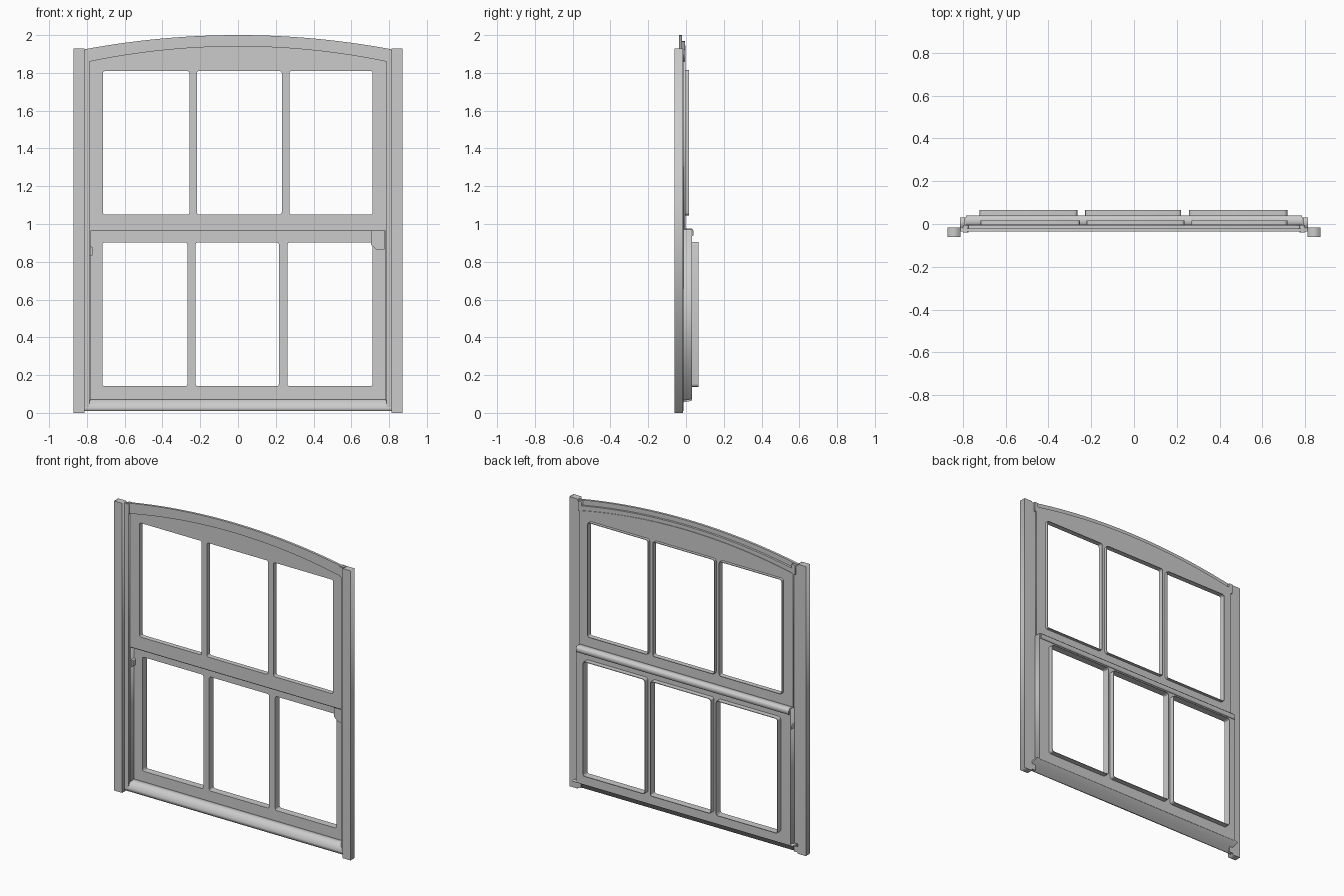
import bpy
import math

if "Cube" in bpy.data.objects:
    bpy.data.objects.remove(bpy.data.objects["Cube"])

R90 = math.pi / 2


def slab(name, loops, a, b, axis='Y', smooth=False):
    """Filled outline (later loops are holes) extruded from a to b.
    axis Y: points are (x, z); axis X: points are (y, z)."""
    cu = bpy.data.curves.new(name, 'CURVE')
    cu.dimensions = '2D'
    cu.fill_mode = 'BOTH'
    cu.extrude = (b - a) / 2
    for pts in loops:
        sp = cu.splines.new('POLY')
        sp.points.add(len(pts) - 1)
        for p, (u, v) in zip(sp.points, pts):
            p.co = (u, v, 0, 1)
        sp.use_cyclic_u = True
    ob = bpy.data.objects.new(name, cu)
    bpy.context.collection.objects.link(ob)
    mid = (a + b) / 2
    if axis == 'Y':
        ob.location, ob.rotation_euler = (0, mid, 0), (R90, 0, 0)
    else:
        ob.location, ob.rotation_euler = (mid, 0, 0), (R90, 0, R90)
    bpy.ops.object.select_all(action='DESELECT')
    ob.select_set(True)
    bpy.context.view_layer.objects.active = ob
    bpy.ops.object.convert(target='MESH')
    ob = bpy.context.view_layer.objects.active
    ob.name = name
    bpy.ops.object.transform_apply(location=True, rotation=True, scale=False)
    if smooth:
        bpy.ops.object.shade_smooth_by_angle(angle=math.radians(30))
    return ob


def rect(x0, x1, z0, z1):
    return [(x0, z0), (x1, z0), (x1, z1), (x0, z1)]


def rounded(x0, x1, z0, z1, r=0.012, n=3):
    pts = []
    for cx, cz, s in ((x1 - r, z1 - r, 0), (x0 + r, z1 - r, 1),
                      (x0 + r, z0 + r, 2), (x1 - r, z0 + r, 3)):
        for i in range(n + 1):
            t = R90 * (s + i / n)
            pts.append((cx + r * math.cos(t), cz + r * math.sin(t)))
    return pts


def arc(half, z_end, z_mid, n=32):
    """Circular arc from left to right through the crown."""
    h = z_mid - z_end
    rad = (half * half + h * h) / (2 * h)
    xs = [-half + 2 * half * i / n for i in range(n + 1)]
    return [(x, z_mid - rad + math.sqrt(rad * rad - x * x)) for x in xs]


# side posts, jamb linings and corner blocks
for side, s in (('left', -1), ('right', 1)):
    def mrect(x0, x1, z0, z1):
        return rect(min(s * x0, s * x1), max(s * x0, s * x1), z0, z1)
    slab(side + '_post', [mrect(0.812, 0.872, 0, 1.93)], -0.06, -0.016)
    slab(side + '_jamb_front', [mrect(0.785, 0.815, 0.01, 1.92)], -0.034, -0.014)
    slab(side + '_jamb_lower', [mrect(0.78, 0.792, 0.065, 0.97)], -0.018, 0.03)
    slab(side + '_corner_block', [mrect(0.775, 0.80, 1.86, 1.925)], -0.04, -0.004)

# arched head: front band plus a recessed moulding step
slab('arched_head', [arc(0.812, 1.925, 2.0) + arc(0.785, 1.86, 1.94)[::-1]],
     -0.036, -0.02, smooth=True)
slab('head_moulding', [arc(0.79, 1.895, 1.97) + arc(0.785, 1.862, 1.942)[::-1]],
     -0.022, -0.006, smooth=True)

# sashes with three openings each and a thin glazing lip behind each opening
upper = [(-0.715, -0.257), (-0.218, 0.232), (0.272, 0.713)]
lower = [(-0.718, -0.268), (-0.225, 0.217), (0.262, 0.713)]


def sash(name, outline, spans, z0, z1, y0, y1, lip_y):
    holes = [rounded(a, b, z0, z1) for a, b in spans]
    slab(name, [outline] + holes, y0, y1)
    for i, (a, b) in enumerate(spans):
        e = 0.004
        slab(f'{name}_glazing_lip_{i + 1}',
             [rounded(a - e, b + e, z0 - e, z1 + e, 0.016), rounded(a, b, z0, z1)],
             y1, lip_y, smooth=True)


top = arc(0.788, 1.865, 1.945)
sash('upper_sash', [(0.788, 0.965), (-0.788, 0.965)] + top, upper,
     1.05, 1.81, -0.016, -0.002, 0.017)
sash('lower_sash', rect(-0.788, 0.788, 0.07, 0.97), lower,
     0.142, 0.902, 0.018, 0.032, 0.065)

# meeting rail ledge joining the two sashes
slab('meeting_rail', [[(-0.016, 0.962), (-0.016, 0.976), (0.03, 0.976),
                       (0.04, 0.965), (0.04, 0.94), (0.03, 0.935), (0.03, 0.962)]],
     -0.785, 0.785, 'X')

# sloping sill with a ledge under the lower sash
slab('sill', [[(-0.036, 0.01), (-0.034, 0.03), (-0.018, 0.066), (0.03, 0.074),
               (0.03, 0.064), (-0.012, 0.056), (-0.024, 0.01)]],
     -0.815, 0.815, 'X')

# sash catch on the right and small stop on the left
slab('sash_catch', [[(0.705, 0.972), (0.705, 0.89), (0.735, 0.862),
                     (0.775, 0.866), (0.78, 0.972)]], 0.004, 0.02)
slab('sash_stop', [rounded(-0.793, -0.768, 0.83, 0.88, 0.01)], -0.01, 0.02)
